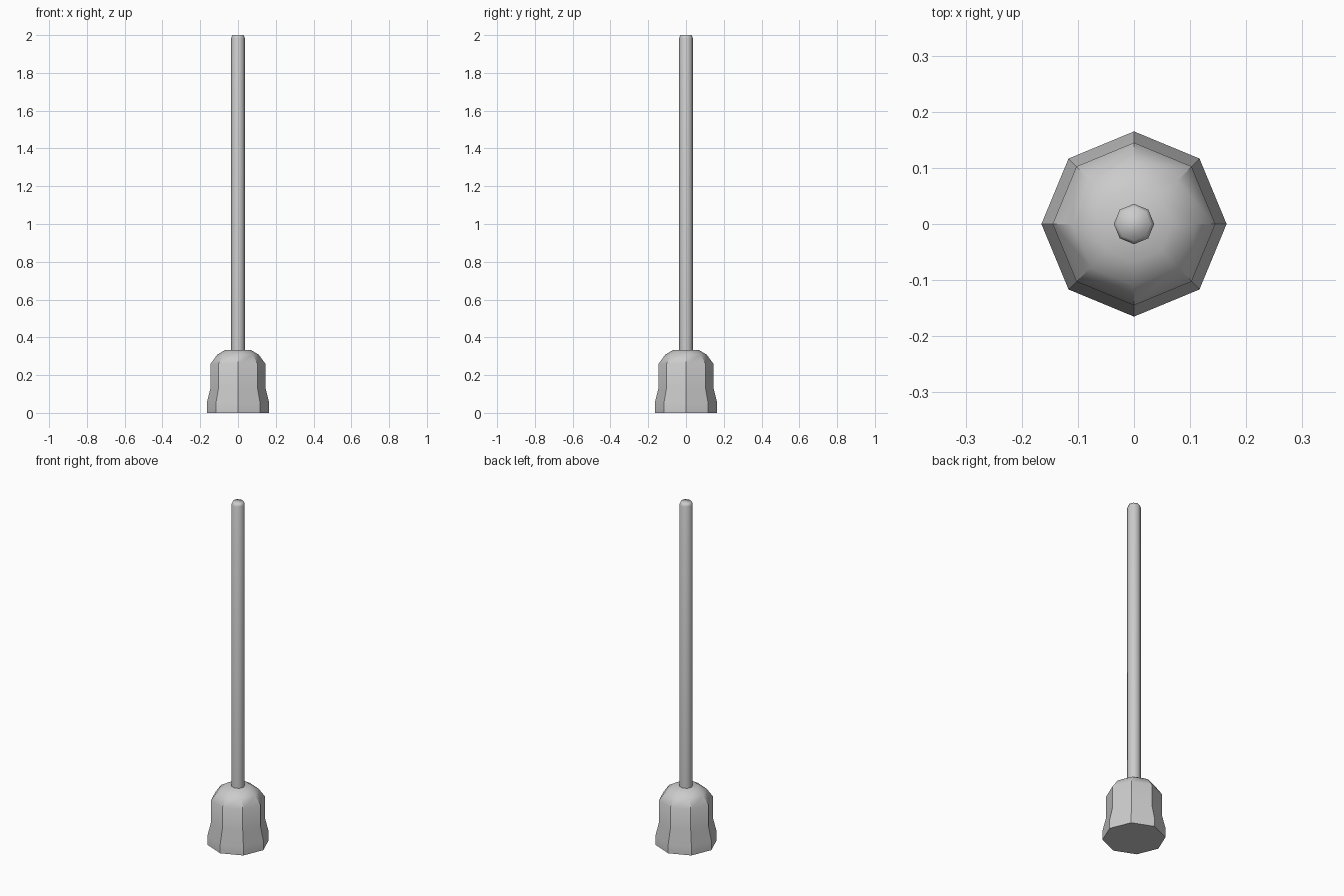
import bpy, bmesh
from math import cos, sin, pi, radians

if "Cube" in bpy.data.objects:
    bpy.data.objects.remove(bpy.data.objects["Cube"])


def lathe(name, profile, sides, angle):
    """Revolve (radius, z) points around z, with flat caps at both ends."""
    bm = bmesh.new()
    rings = [[bm.verts.new((r * cos(2 * pi * i / sides), r * sin(2 * pi * i / sides), z))
              for i in range(sides)] for r, z in profile]
    for low, high in zip(rings, rings[1:]):
        for i in range(sides):
            j = (i + 1) % sides
            bm.faces.new((low[i], low[j], high[j], high[i]))
    bm.faces.new(rings[0][::-1])
    bm.faces.new(rings[-1])
    mesh = bpy.data.meshes.new(name)
    bm.to_mesh(mesh)
    bm.free()
    obj = bpy.data.objects.new(name, mesh)
    bpy.context.collection.objects.link(obj)
    bpy.ops.object.select_all(action='DESELECT')
    obj.select_set(True)
    bpy.context.view_layer.objects.active = obj
    bpy.ops.object.shade_smooth_by_angle(angle=radians(angle))
    return obj


# Octagonal bell-shaped base, flared at the foot
lathe("base", [(0.165, 0), (0.165, 0.053), (0.145, 0.135), (0.145, 0.26),
               (0.11, 0.308), (0.067, 0.334)], 8, 35)

# Slender pole with a softened tip
lathe("pole", [(0.036, 0.32), (0.036, 1.985), (0.03, 2.0)], 8, 75)
